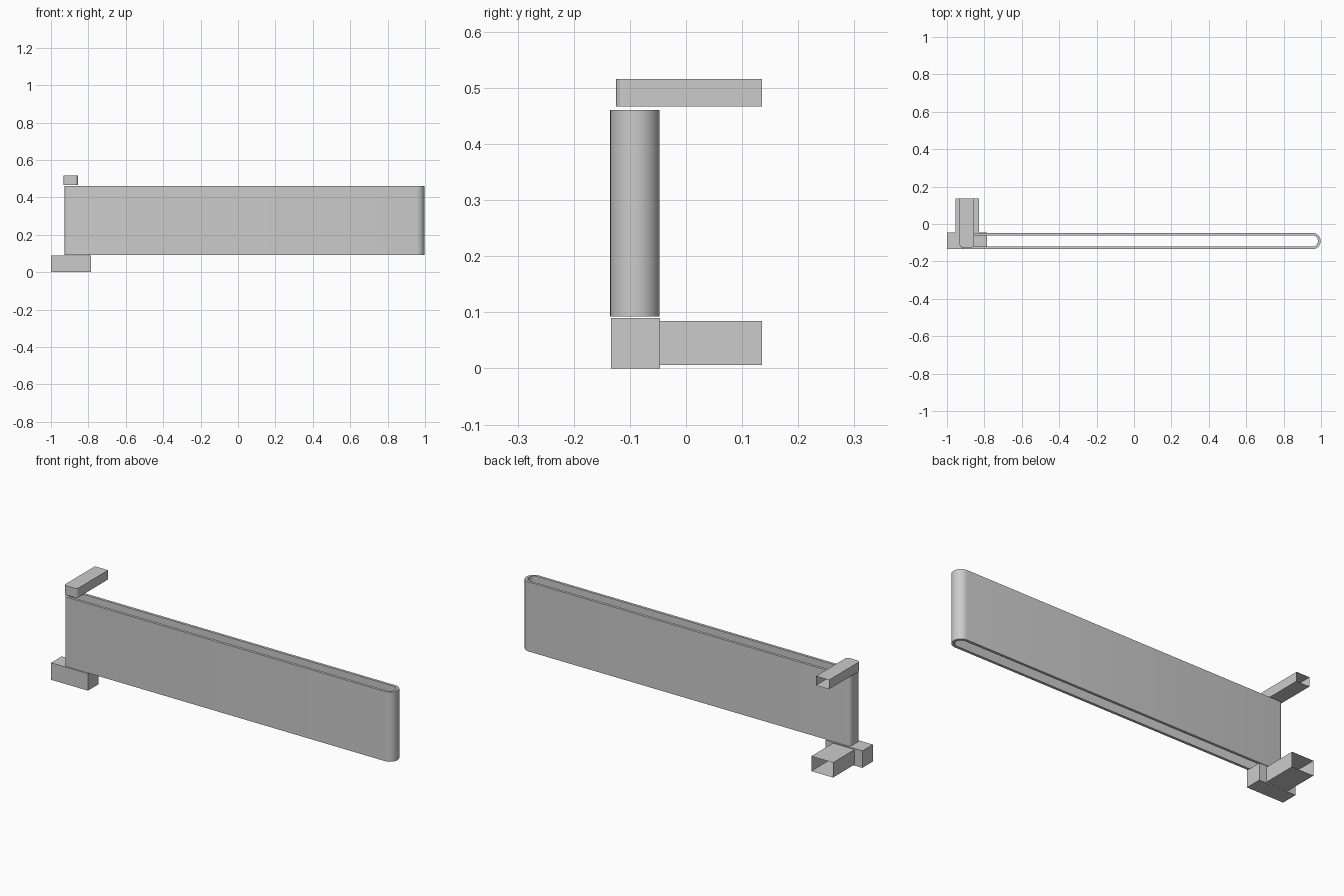
import bpy, bmesh
from math import sin, cos, pi, radians

if "Cube" in bpy.data.objects:
    bpy.data.objects.remove(bpy.data.objects["Cube"])


def arc(cx, cy, r, a0, a1, n):
    """Points on an arc, angles in degrees."""
    return [(cx + r * cos(radians(a0 + (a1 - a0) * i / n)),
             cy + r * sin(radians(a0 + (a1 - a0) * i / n))) for i in range(n + 1)]


def finish(name, bm):
    bmesh.ops.recalc_face_normals(bm, faces=bm.faces)
    mesh = bpy.data.meshes.new(name)
    bm.to_mesh(mesh)
    bm.free()
    ob = bpy.data.objects.new(name, mesh)
    bpy.context.collection.objects.link(ob)
    return ob


def prism(name, outline, z0, z1, open_y=None):
    """Extrude an outline upwards; optionally leave the side at y = open_y open."""
    bm = bmesh.new()
    low = [bm.verts.new((x, y, z0)) for x, y in outline]
    high = [bm.verts.new((x, y, z1)) for x, y in outline]
    bm.faces.new(low[::-1])
    bm.faces.new(high)
    n = len(outline)
    for i in range(n):
        j = (i + 1) % n
        if open_y is not None and outline[i][1] == open_y == outline[j][1]:
            continue
        bm.faces.new((low[i], low[j], high[j], high[i]))
    return finish(name, bm)


def rect(x0, x1, y0, y1):
    return [(x0, y0), (x1, y0), (x1, y1), (x0, y1)]


def loop_outline(t):
    """Band outline inset by t: round right end, small rounded left corners."""
    r, c = 0.044 - t, 0.022 - t
    return (arc(0.954, -0.091, r, -90, 90, 16)
            + arc(-0.906, -0.069, c, 90, 180, 5)
            + arc(-0.906, -0.111, c, 180, 270, 5))


# Sheet looped round on itself, open at top and bottom
bm = bmesh.new()
rings = [[bm.verts.new((x, y, z)) for x, y in loop_outline(t)]
         for t, z in ((0, 0.093), (0, 0.461), (0.014, 0.461), (0.014, 0.093))]
n = len(rings[0])
for k in range(4):
    a, b = rings[k], rings[(k + 1) % 4]
    for i in range(n):
        j = (i + 1) % n
        bm.faces.new((a[i], a[j], b[j], b[i]))
band = finish("looped_panel", bm)
bpy.context.view_layer.objects.active = band
band.select_set(True)
bpy.ops.object.shade_smooth_by_angle(angle=radians(30))

# Upper arm: hollow box, open at the back, with rounded front corners
upper = (arc(-0.917, -0.110, 0.015, 180, 270, 3)
         + arc(-0.870, -0.110, 0.015, 270, 360, 3)
         + [(-0.855, 0.135), (-0.932, 0.135)])
prism("upper_arm", upper, 0.467, 0.516, open_y=0.135)

# Lower arm: hollow box, open at the back
prism("lower_arm", rect(-0.955, -0.828, -0.046, 0.135), 0.006, 0.085, open_y=0.135)

# Lower block under the panel
prism("lower_block", rect(-1.0, -0.785, -0.134, -0.046), 0.0, 0.09)
